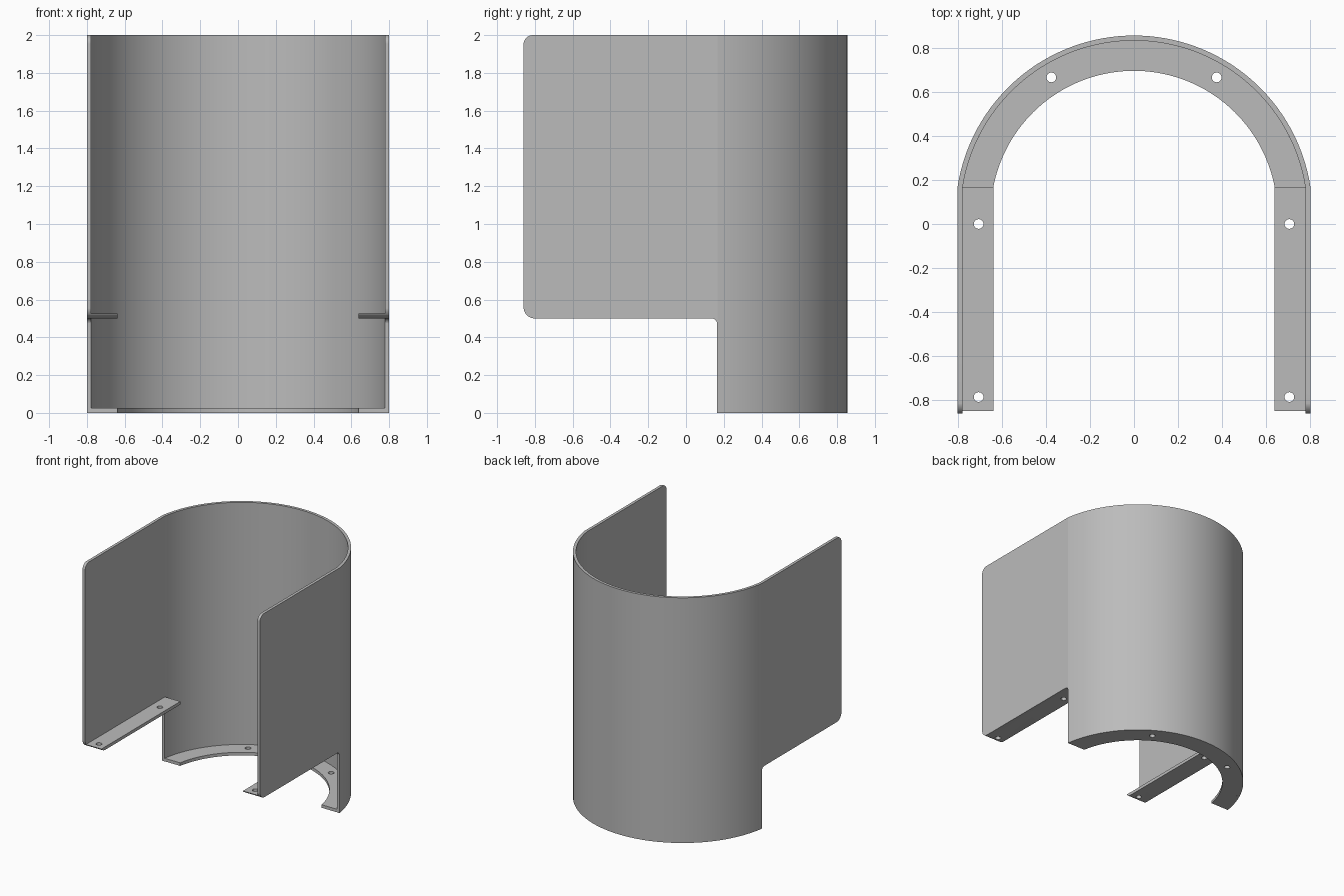
import bpy, bmesh, math
from mathutils import Vector

if "Cube" in bpy.data.objects:
    bpy.data.objects.remove(bpy.data.objects["Cube"])

CY, R_OUT, R_IN, R_LIP = 0.045, 0.81, 0.787, 0.65   # curved back: centre and radii
SEAM, FRONT, STEP = 0.168, -0.86, 0.5               # straight/curved seam, front edge, step height
THICK = 0.025

grey = bpy.data.materials.new("grey metal")
grey.diffuse_color = (0.5, 0.5, 0.5, 1)
grey.use_nodes = True
grey.node_tree.nodes["Principled BSDF"].inputs["Base Color"].default_value = grey.diffuse_color


def prism(name, pts, axis, lo, hi):
    """Extrude a closed 2D outline along x or z."""
    place = (lambda a, b, h: (h, a, b)) if axis == 'x' else (lambda a, b, h: (a, b, h))
    bm = bmesh.new()
    face = bm.faces.new([bm.verts.new(place(a, b, lo)) for a, b in pts])
    ext = bmesh.ops.extrude_face_region(bm, geom=[face])
    verts = [v for v in ext["geom"] if isinstance(v, bmesh.types.BMVert)]
    bmesh.ops.translate(bm, verts=verts, vec=Vector(place(0, 0, hi - lo)))
    bmesh.ops.recalc_face_normals(bm, faces=bm.faces)
    mesh = bpy.data.meshes.new(name)
    bm.to_mesh(mesh)
    bm.free()
    mesh.materials.append(grey)
    obj = bpy.data.objects.new(name, mesh)
    bpy.context.collection.objects.link(obj)
    return obj


def cut(obj, cutter, operation):
    """Apply a boolean and throw nothing else away."""
    mod = obj.modifiers.new("cut", 'BOOLEAN')
    mod.operation, mod.object, mod.solver = operation, cutter, 'EXACT'
    bpy.context.view_layer.objects.active = obj
    bpy.ops.object.modifier_apply(modifier=mod.name)


def arc(r, y0, n=64):
    """Points of the curved back, from the right seam to the left seam."""
    a = math.asin((y0 - CY) / r)
    return [(r * math.cos(t), CY + r * math.sin(t))
            for t in (a + (math.pi - 2 * a) * i / n for i in range(n + 1))]


def corner(cy, cz, r, a0, a1, n=8):
    return [(cy + r * math.cos(math.radians(a0 + (a1 - a0) * i / n)),
             cz + r * math.sin(math.radians(a0 + (a1 - a0) * i / n))) for i in range(n + 1)]


def drill(obj, x, y, z):
    hole = [(x + 0.022 * math.cos(i * math.tau / 24), y + 0.022 * math.sin(i * math.tau / 24))
            for i in range(24)]
    cutter = prism("hole_cutter", hole, 'z', z - 0.1, z + 0.1)
    cut(obj, cutter, 'DIFFERENCE')
    bpy.data.objects.remove(cutter)


def smooth(obj):
    bpy.ops.object.select_all(action='DESELECT')
    obj.select_set(True)
    bpy.context.view_layer.objects.active = obj
    bpy.ops.object.shade_smooth_by_angle(angle=math.radians(8))


# Side silhouette: rounded front corners and a filleted step
silhouette = ([(1, -0.1), (1, 2.1), (-0.5, 2.1), (-0.5, 2.0)]
              + corner(FRONT + 0.05, 1.95, 0.05, 90, 180)
              + corner(FRONT + 0.06, STEP + 0.06, 0.06, 180, 270)
              + corner(0.135, STEP - 0.03, 0.03, 90, 0) + [(0.165, -0.1)])
trimmer = prism("side_trimmer", silhouette, 'x', -1.2, 1.2)

# U-shaped wall
outer, inner = arc(R_OUT, SEAM), arc(R_IN, SEAM)
x_out, x_in = outer[0][0], inner[0][0]
plan = ([(x_out, -1)] + outer + [(-x_out, -1), (-x_in, -1)]
        + inner[::-1] + [(x_in, -1)])
wall = prism("wall", plan, 'z', 0, 2)
cut(wall, trimmer, 'INTERSECT')
smooth(wall)

# Curved mounting lip at the bottom
lip = prism("bottom_lip", arc(R_IN, 0.166) + arc(R_LIP, 0.166)[::-1], 'z', 0, THICK)
for s in (-1, 1):
    drill(lip, s * 0.375, 0.665, 0)
smooth(lip)

# Straight mounting lips under the side plates
x_lip = arc(R_LIP, SEAM)[0][0]
for s, side in ((-1, "left"), (1, "right")):
    strip = prism(side + "_lip", [(s * x_lip, -1), (s * x_in, -1), (s * x_in, SEAM), (s * x_lip, SEAM)],
                  'z', STEP, STEP + THICK)
    cut(strip, trimmer, 'INTERSECT')
    for y in (0, -0.785):
        drill(strip, s * 0.705, y, STEP)
    smooth(strip)

bpy.data.objects.remove(trimmer)
